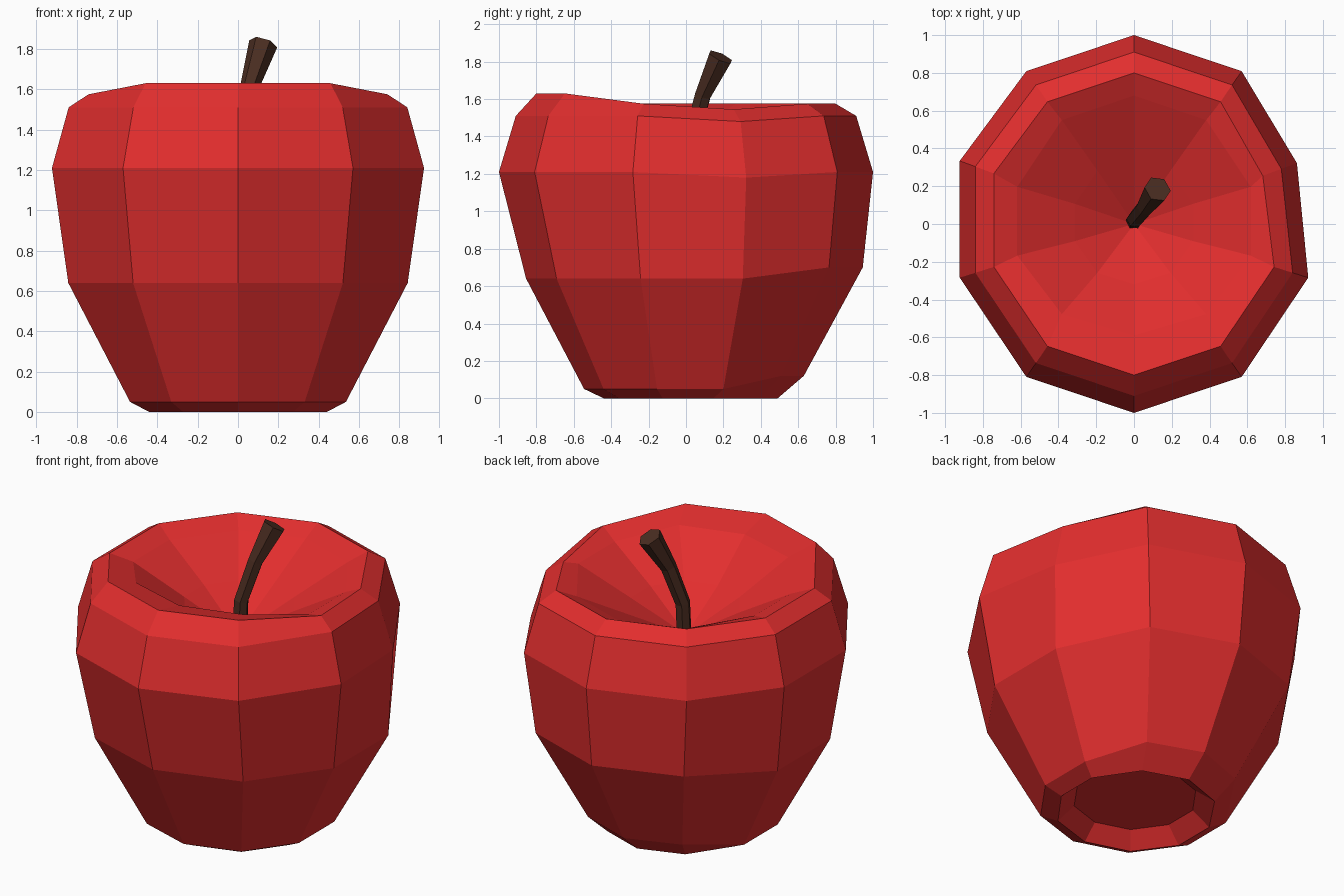
import bpy, bmesh, math
from mathutils import Vector

if "Cube" in bpy.data.objects:
    bpy.data.objects.remove(bpy.data.objects["Cube"])


def material(name, rgb):
    m = bpy.data.materials.new(name)
    m.diffuse_color = (*rgb, 1)
    m.use_nodes = True
    m.node_tree.nodes["Principled BSDF"].inputs["Base Color"].default_value = m.diffuse_color
    return m


def make_object(name, bm, mat):
    bmesh.ops.recalc_face_normals(bm, faces=bm.faces[:])
    mesh = bpy.data.meshes.new(name)
    bm.to_mesh(mesh)
    bm.free()
    mesh.materials.append(mat)
    obj = bpy.data.objects.new(name, mesh)
    bpy.context.scene.collection.objects.link(obj)
    return obj


def bridge(bm, rings):
    for a, b in zip(rings, rings[1:]):
        n = len(a)
        for i in range(n):
            j = (i + 1) % n
            bm.faces.new((a[i], a[j], b[j], b[i]))


red = material("apple red", (0.76, 0.027, 0.027))
brown = material("stem brown", (0.068, 0.026, 0.015))

# Apple body: ten-sided rings from the underside recess, up and into the top hollow
# (x radius, front radius, back radius, front z, side z, back z)
SIDES = 10
profile = [
    (0.36, 0.35, 0.37, 0.09, 0.09, 0.09),
    (0.463, 0.44, 0.49, 0.0, 0.0, 0.0),
    (0.563, 0.545, 0.63, 0.05, 0.05, 0.12),
    (0.885, 0.855, 0.945, 0.64, 0.64, 0.70),
    (0.97, 1.0, 1.0, 1.21, 1.21, 1.21),
    (0.883, 0.91, 0.91, 1.51, 1.51, 1.51),
    (0.78, 0.80, 0.80, 1.63, 1.575, 1.575),
    (0.65, 0.59, 0.68, 1.58, 1.53, 1.52),
    (0.33, 0.32, 0.35, 1.36, 1.36, 1.35),
]
bm = bmesh.new()
rings = []
for k, (rx, front, back, zf, zs, zb) in enumerate(profile):
    ring = []
    for i in range(SIDES):
        a = math.radians(18 + 36 * i)
        c, s = math.cos(a), math.sin(a)
        ry = back if s > 0.5 else front
        z = zb if s > 0.5 else zf if s < -0.5 else zs
        y = s * ry + (0.025 * ry if abs(s) < 0.5 else 0)
        x = c * rx
        # dent on the right-hand side
        if i == 0 and 4 <= k <= 6:
            x -= 0.06
            y -= 0.012
            z -= 0.03
        if i == 0 and 2 <= k <= 3:
            y += 0.018
        ring.append(bm.verts.new((x, y, z)))
    rings.append(ring)
bridge(bm, rings)
bm.faces.new(rings[0])
centre = bm.verts.new((0, 0, 1.17))
top = rings[-1]
for i in range(SIDES):
    bm.faces.new((top[i], top[(i + 1) % SIDES], centre))
make_object("apple_body", bm, red)

# Bent six-sided stem, flaring at its cut end
path = [Vector(p) for p in ((0, 0.015, 1.12), (0.005, 0.025, 1.38),
                            (0.06, 0.09, 1.62), (0.125, 0.185, 1.825))]
radii = (0.045, 0.045, 0.048, 0.072)
bm = bmesh.new()
rings = []
for i, (p, r) in enumerate(zip(path, radii)):
    d = (path[min(i + 1, 3)] - path[max(i - 1, 0)]).normalized()
    u = d.cross(Vector((-0.83, 0.55, 0))).normalized()
    v = d.cross(u)
    rings.append([bm.verts.new(p + r * (u * math.cos(t) + v * math.sin(t)))
                  for t in (math.tau * j / 6 for j in range(6))])
bridge(bm, rings)
bm.faces.new(rings[0])
bm.faces.new(rings[-1])
make_object("stem", bm, brown)
